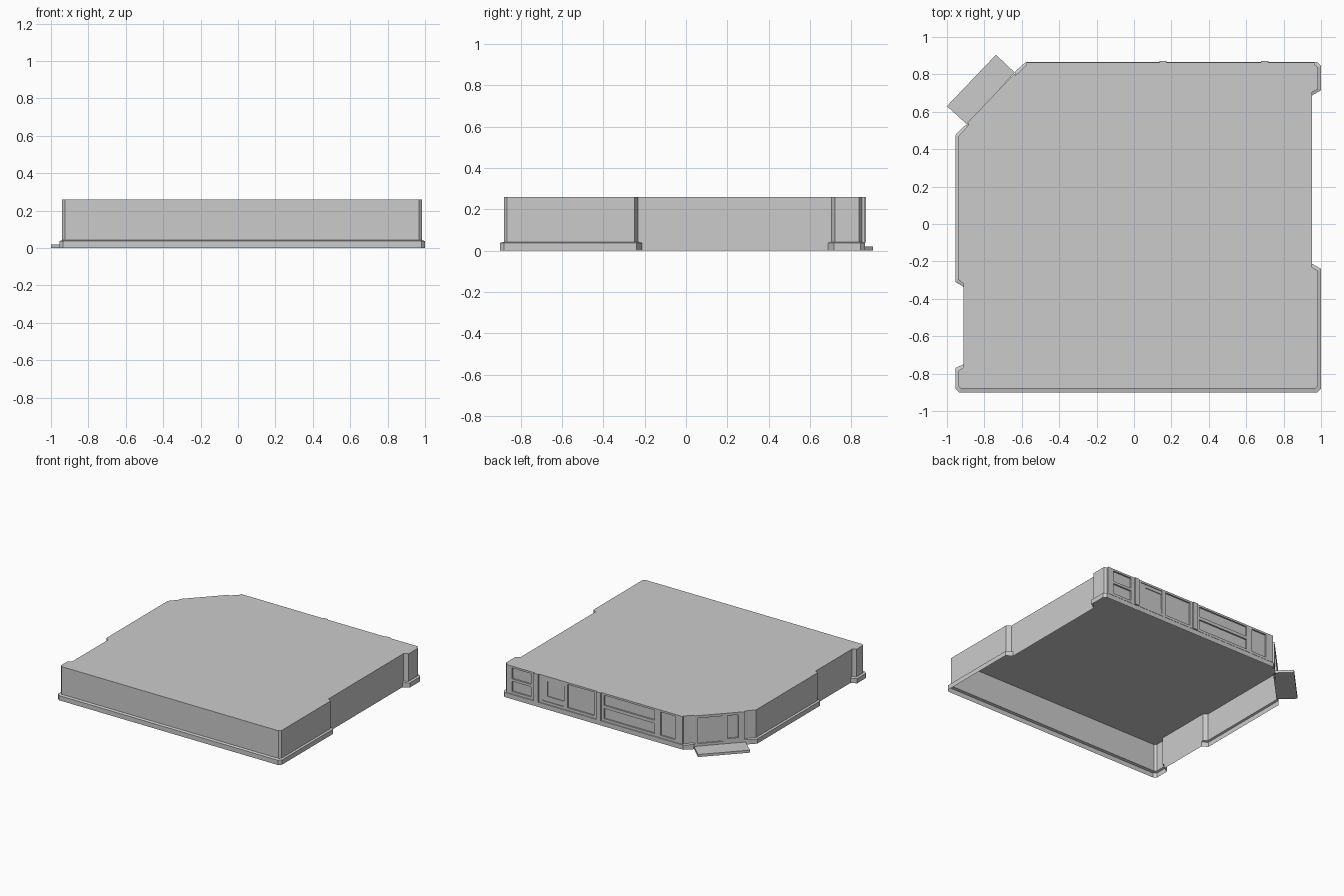
import bpy, bmesh
from mathutils import Vector

TOP = 0.26


def finish(bm, name):
    bmesh.ops.recalc_face_normals(bm, faces=bm.faces)
    me = bpy.data.meshes.new(name)
    bm.to_mesh(me)
    bm.free()
    ob = bpy.data.objects.new(name, me)
    bpy.context.collection.objects.link(ob)
    return ob


# Footprint, counter-clockwise: (wall x, wall y, plinth x, plinth y)
outline = [
    (-0.925, -0.88, -0.935, -0.90), (0.968, -0.88, 0.98, -0.90),
    (0.985, -0.865, 1.0, -0.88), (0.985, -0.25, 1.0, -0.24),
    (0.953, -0.232, 0.953, -0.213), (0.953, 0.705, 0.953, 0.688),
    (0.985, 0.722, 1.0, 0.715), (0.985, 0.837, 1.0, 0.845),
    (0.965, 0.851, 0.98, 0.865), (-0.575, 0.851, -0.58, 0.865),
    (-0.62, 0.807, -0.632, 0.818), (-0.634, 0.795, -0.638, 0.797),
    (-0.883, 0.535, -0.885, 0.533), (-0.90, 0.512, -0.91, 0.522),
    (-0.94, 0.468, -0.955, 0.475), (-0.94, -0.298, -0.955, -0.31),
    (-0.912, -0.318, -0.912, -0.335), (-0.912, -0.768, -0.912, -0.75),
    (-0.94, -0.785, -0.955, -0.77), (-0.94, -0.865, -0.955, -0.88),
]

# Hollow shell: roof, walls, narrow ledge and plinth band, open underneath
bm = bmesh.new()
rings = []
for col, z in ((0, TOP), (0, 0.042), (2, 0.037), (2, 0.0)):
    rings.append([bm.verts.new((p[col], p[col + 1], z)) for p in outline])
bm.faces.new(rings[0])
n = len(outline)
for up, low in zip(rings, rings[1:]):
    for i in range(n):
        j = (i + 1) % n
        bm.faces.new((up[i], low[i], low[j], up[j]))
finish(bm, "building_shell")


def wall_bars(name, start, end, bars):
    """Raised bars on a wall: (u0, u1, z0, z1, depth), u measured from start."""
    a, b = Vector((*start, 0)), Vector((*end, 0))
    u = (b - a).normalized()
    out = Vector((-u.y, u.x, 0)) * -1
    bm = bmesh.new()
    for u0, u1, z0, z1, d in bars:
        lo, hi = [[bm.verts.new(a + u * s + out * t + Vector((0, 0, z)))
                   for s, t in ((u0, 0), (u0, d), (u1, d), (u1, 0))]
                  for z in (z0, z1)]
        bm.faces.new(lo)
        bm.faces.new(hi)
        for k in range(3):
            bm.faces.new((lo[k], lo[k + 1], hi[k + 1], hi[k]))
    return finish(bm, name)


# Back wall: posts and rails framing recessed panels (u = 0.965 - x)
X0 = 0.965
LOW, D = 0.04, 0.012


def post(x0, x1, d=D):
    return (X0 - x1, X0 - x0, LOW, TOP, d)


def rail(x0, x1, z0, z1, d=D):
    return (X0 - x1, X0 - x0, z0, z1, d)


bars = [
    post(0.915, 0.965), post(0.66, 0.75), post(0.43, 0.46),
    post(0.11, 0.20), post(-0.38, -0.33), post(-0.575, -0.51),
    post(0.68, 0.72, 0.021), post(0.135, 0.175, 0.021),
]
for x0, x1 in ((0.75, 0.915), (0.46, 0.66), (0.20, 0.43),
               (-0.33, 0.11), (-0.51, -0.38)):
    bars += [rail(x0, x1, 0.245, TOP), rail(x0, x1, LOW, 0.06)]
bars += [rail(0.75, 0.915, 0.14, 0.16), rail(-0.33, 0.11, 0.14, 0.165)]
# stepped surround of the small window
bars += [rail(0.61, 0.66, 0.06, 0.245, 0.006),
         rail(0.46, 0.61, 0.06, 0.10, 0.006),
         rail(0.46, 0.61, 0.22, 0.245, 0.006)]
wall_bars("back_wall_frames", (0.965, 0.851), (-0.575, 0.851), bars)

# Corner entrance: door frame and side window
wall_bars("entrance_frames", (-0.634, 0.795), (-0.883, 0.535), [
    (0.0, 0.02, 0, TOP, 0.01), (0.205, 0.235, 0, TOP, 0.01),
    (0.315, 0.36, 0, TOP, 0.01), (0.02, 0.205, 0.24, TOP, 0.01),
    (0.235, 0.315, 0.24, TOP, 0.01), (0.02, 0.205, 0.0, 0.04, 0.01),
    (0.235, 0.315, 0.0, 0.06, 0.01),
])

# Entrance slab
bm = bmesh.new()
base = [bm.verts.new((x, y, 0.0)) for x, y in
        ((-0.738, 0.905), (-1.0, 0.63), (-0.893, 0.532), (-0.638, 0.81))]
face = bm.faces.new(base)
ext = bmesh.ops.extrude_face_region(bm, geom=[face], use_keep_orig=True)
top = [v for v in ext["geom"] if isinstance(v, bmesh.types.BMVert)]
bmesh.ops.translate(bm, verts=top, vec=(0, 0, 0.02))
finish(bm, "entrance_slab")
